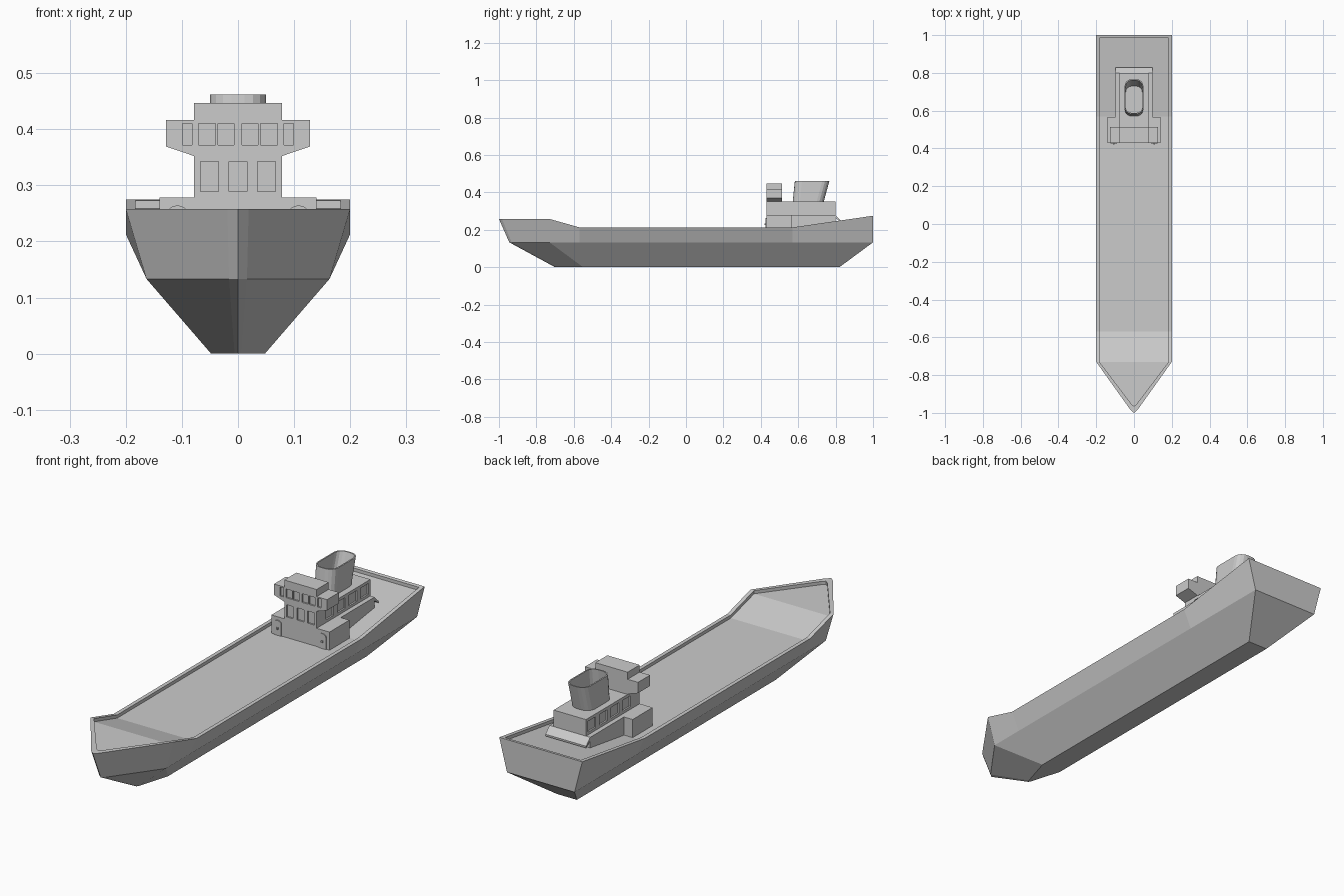
import bpy, bmesh, math

if "Cube" in bpy.data.objects:
    bpy.data.objects.remove(bpy.data.objects["Cube"])


def finish(name, bm):
    bmesh.ops.remove_doubles(bm, verts=bm.verts, dist=1e-5)
    bmesh.ops.recalc_face_normals(bm, faces=bm.faces)
    me = bpy.data.meshes.new(name)
    bm.to_mesh(me)
    bm.free()
    ob = bpy.data.objects.new(name, me)
    bpy.context.collection.objects.link(ob)
    return ob


def add_box(bm, x0, x1, y0, y1, z0, z1):
    v = [bm.verts.new((x, y, z)) for x in (x0, x1) for y in (y0, y1) for z in (z0, z1)]
    for f in ((0, 1, 3, 2), (4, 6, 7, 5), (0, 4, 5, 1), (2, 3, 7, 6), (0, 2, 6, 4), (1, 5, 7, 3)):
        bm.faces.new([v[i] for i in f])


def boxes(name, *dims):
    bm = bmesh.new()
    for d in dims:
        add_box(bm, *d)
    return finish(name, bm)


def prism(name, pts, axis, a, b):
    """Extrude a profile: axis 'y' takes (x, z) points, axis 'x' takes (y, z)."""
    bm = bmesh.new()
    put = (lambda p, t: (p[0], t, p[1])) if axis == 'y' else (lambda p, t: (t, p[0], p[1]))
    lo, hi = ([bm.verts.new(put(p, t)) for p in pts] for t in (a, b))
    bm.faces.new(lo)
    bm.faces.new(hi)
    for i in range(len(pts)):
        j = (i + 1) % len(pts)
        bm.faces.new((lo[i], lo[j], hi[j], hi[i]))
    return finish(name, bm)


def cut(ob, cutter):
    m = ob.modifiers.new("recesses", 'BOOLEAN')
    m.object = cutter
    m.solver = 'EXACT'
    bpy.context.view_layer.objects.active = ob
    bpy.ops.object.modifier_apply(modifier=m.name)
    bpy.data.objects.remove(cutter)


# Hull: half outlines from bow tip to stern, at keel, chine, rim, inner rim, deck
def sheer(y):
    if y < -0.57:
        return 0.213 + 0.045 * min(1, (-0.57 - y) / 0.16)
    return 0.213 + 0.062 * max(0, (y - 0.57) / 0.43)


def sheer_line(pts, drop=0):
    return [(x, y, sheer(y) - drop) for x, y in pts]


keel = [(x, y, 0) for x, y in ((0, -.70), (.006, -.69), (.048, -.55), (.048, -.5), (.048, .57), (.048, .82))]
chine = [(x, y, .133) for x, y in ((0, -.945), (.016, -.932), (.163, -.73), (.163, -.57), (.163, .57), (.163, 1))]
rim = sheer_line([(0, -1), (.019, -.984), (.2, -.73), (.2, -.57), (.2, .57), (.2, 1)])
inner = [(0, -.965), (.014, -.953), (.183, -.73), (.183, -.57), (.183, .57), (.183, .985)]
loops = [keel, chine, rim, sheer_line(inner), sheer_line(inner, 0.014)]

bm = bmesh.new()
sides = [[[bm.verts.new((s * x, y, z)) for x, y, z in lp] for lp in loops] for s in (1, -1)]
R, L = sides
for S in sides:
    for a, b in zip(S, S[1:]):
        for i in range(5):
            bm.faces.new((a[i], a[i + 1], b[i + 1], b[i]))
for k in (0, -1):                      # bottom and deck
    for i in range(5):
        bm.faces.new((R[k][i], R[k][i + 1], L[k][i + 1], L[k][i]))
for k in range(4):                     # transom and aft bulwark
    bm.faces.new((R[k][5], R[k + 1][5], L[k + 1][5], L[k][5]))
finish("hull", bm)

# Lower deckhouse tiers and sloped aft lip
boxes("deckhouse_front", (-.14, .14, .43, .567, .19, .278))
boxes("deckhouse_base", (-.098, .098, .56, .80, .19, .278))
prism("aft_lip", [(.795, .278), (.80, .278), (.828, .25), (.828, .242), (.795, .266)], 'x', -.098, .098)

# Main deckhouse with recessed windows
D = 0.007
house = boxes("deckhouse", (-.078, .078, .43, .80, .19, .35))
wins = [(x - .016, x + .016, .40, .43 + D, .289, .342) for x in (-.051, 0, .051)]
for y in (.52, .60, .68, .76):
    for s in (1, -1):
        xs = sorted((s * (.078 - D), s * .1))
        wins.append((*xs, y - .027, y + .027, .29, .337))
cut(house, boxes("window_cutter", *wins))

# Bridge with flared wings
half = [(.078, .348), (.078, .352), (.128, .369), (.128, .416), (.078, .416), (.078, .447)]
bridge = prism("bridge", half + [(-x, z) for x, z in reversed(half)], 'y', .43, .513)
spans = [(.007, .036), (.040, .070), (.082, .099)]
spans += [(-b, -a) for a, b in spans]
cut(bridge, boxes("bridge_window_cutter", *[(a, b, .40, .43 + D, .372, .41) for a, b in spans]))

# Arched doors with handles
for s, side in ((1, "right"), (-1, "left")):
    arch = [(s * .108 + .017 * math.cos(t), .252 + .012 * math.sin(t))
            for t in (math.pi * i / 8 for i in range(9))]
    arch += [(s * .108 - .017, .19), (s * .108 + .017, .19)]
    prism("door_" + side, arch, 'y', .426, .435)
    boxes("door_handle_" + side, (s * .108 - .004, s * .108 + .004, .421, .428, .226, .234))


# Funnel: hollow rounded rectangle leaning aft
def ring(bm, w, y0, y1, z, r):
    out = []
    for cx, cy, a0 in ((w - r, y1 - r, 0), (r - w, y1 - r, 90), (r - w, y0 + r, 180), (w - r, y0 + r, 270)):
        for i in range(5):
            a = math.radians(a0 + i * 22.5)
            out.append(bm.verts.new((cx + r * math.cos(a), cy + r * math.sin(a), z)))
    return out


bm = bmesh.new()
rings = [ring(bm, .05, .57, .735, .345, .038), ring(bm, .05, .582, .767, .462, .038),
         ring(bm, .044, .588, .761, .462, .032), ring(bm, .044, .577, .73, .365, .032)]
for a, b in zip(rings, rings[1:]):
    for i in range(20):
        j = (i + 1) % 20
        bm.faces.new((a[i], a[j], b[j], b[i]))
bm.faces.new(rings[0])
bm.faces.new(rings[-1])
finish("funnel", bm)
